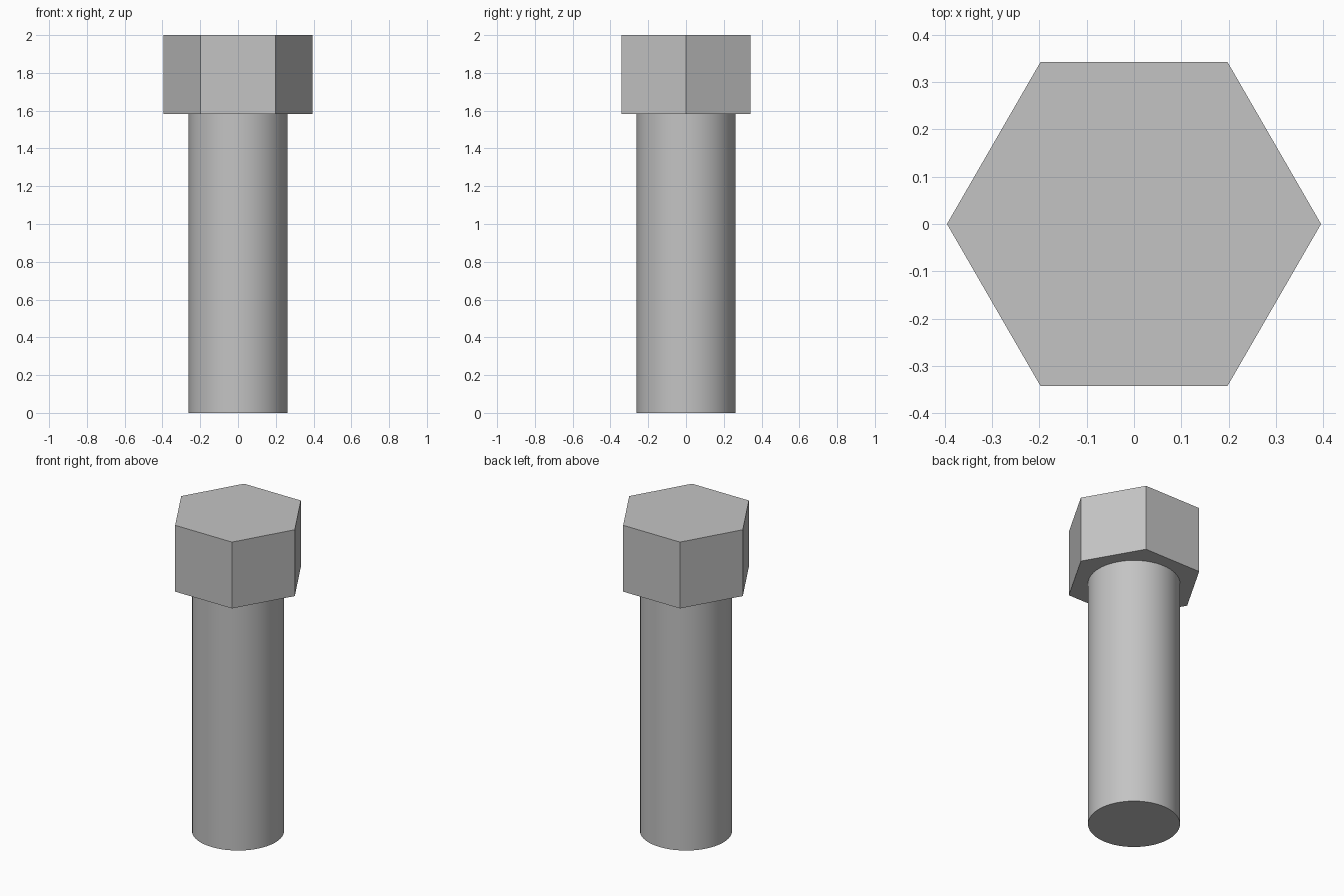
import bpy
import bmesh
from math import cos, sin, tau, radians
from mathutils import Vector

cube = bpy.data.objects.get("Cube")
if cube:
    bpy.data.objects.remove(cube, do_unlink=True)

# Plain grey metal
steel = bpy.data.materials.new("grey steel")
steel.use_nodes = True
color = (0.55, 0.55, 0.55, 1.0)
steel.diffuse_color = color
steel.node_tree.nodes["Principled BSDF"].inputs["Base Color"].default_value = color


def prism(name, sides, radius, bottom, top, smooth=False):
    """Regular upright prism with a corner on +x."""
    bm = bmesh.new()
    ring = [bm.verts.new((radius * cos(tau * i / sides), radius * sin(tau * i / sides), bottom))
            for i in range(sides)]
    base = bm.faces.new(ring)
    lid = bmesh.ops.extrude_face_region(bm, geom=[base], use_keep_orig=True)
    verts = [v for v in lid["geom"] if isinstance(v, bmesh.types.BMVert)]
    bmesh.ops.translate(bm, verts=verts, vec=Vector((0, 0, top - bottom)))
    bmesh.ops.recalc_face_normals(bm, faces=bm.faces)
    mesh = bpy.data.meshes.new(name)
    bm.to_mesh(mesh)
    bm.free()
    mesh.materials.append(steel)
    obj = bpy.data.objects.new(name, mesh)
    bpy.context.collection.objects.link(obj)
    if smooth:
        bpy.ops.object.select_all(action="DESELECT")
        obj.select_set(True)
        bpy.context.view_layer.objects.active = obj
        bpy.ops.object.shade_smooth_by_angle(angle=radians(30))
    return obj


# Round shank and hexagonal head
prism("shank", 64, 0.262, 0.0, 1.583, smooth=True)
prism("hex_head", 6, 0.395, 1.583, 2.0)
